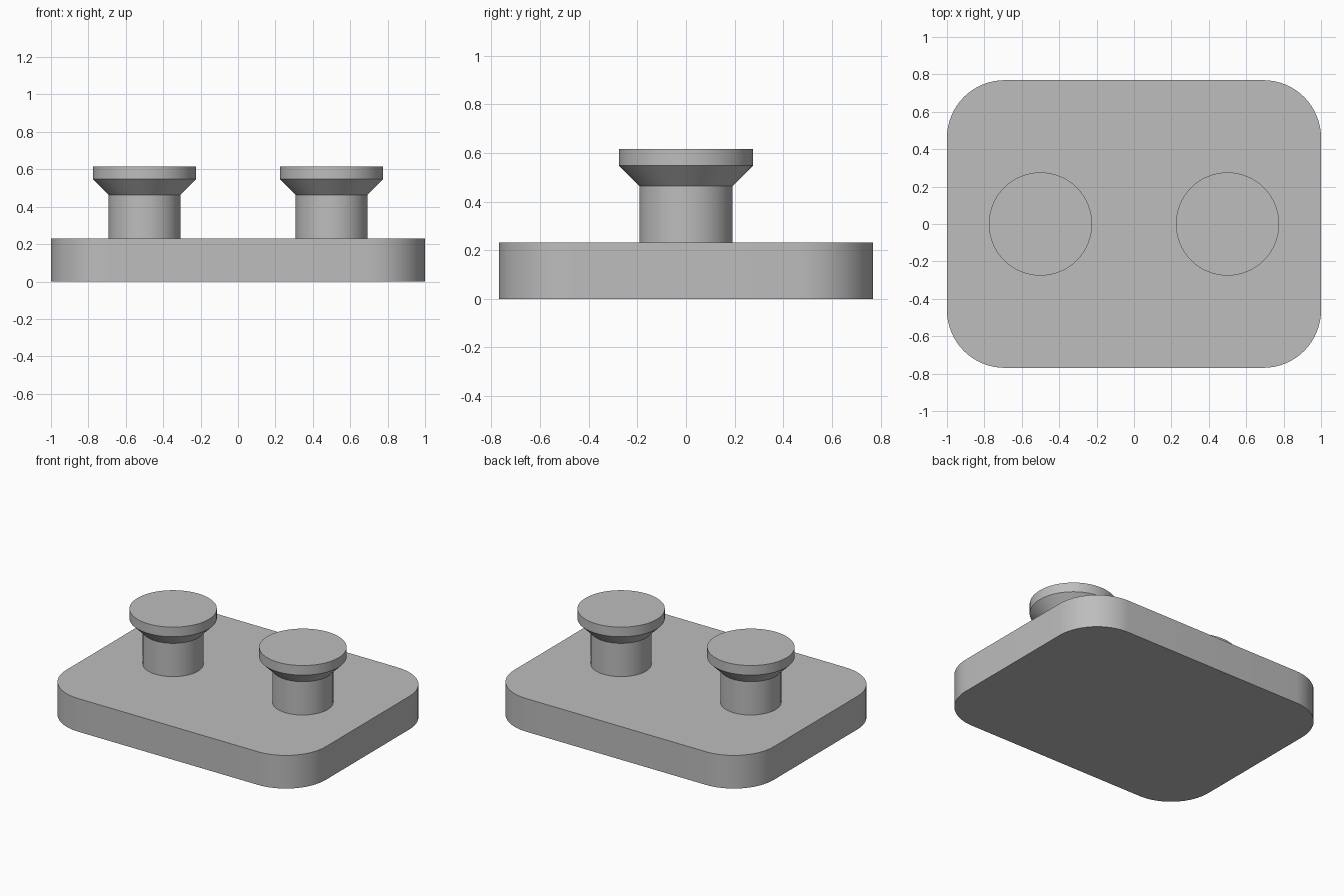
import bpy, bmesh
from math import sin, cos, pi, radians

cube = bpy.data.objects.get("Cube")
if cube:
    bpy.data.objects.remove(cube, do_unlink=True)

GREY = (0.51, 0.51, 0.51, 1)
mat = bpy.data.materials.new("plain grey")
mat.use_nodes = True
mat.diffuse_color = GREY
mat.node_tree.nodes["Principled BSDF"].inputs["Base Color"].default_value = GREY


def stack(name, rings, location=(0, 0, 0)):
    """Build a closed solid from matching rings of points, bottom to top."""
    bm = bmesh.new()
    loops = [[bm.verts.new(p) for p in ring] for ring in rings]
    n = len(loops[0])
    for low, high in zip(loops, loops[1:]):
        for i in range(n):
            j = (i + 1) % n
            bm.faces.new((low[i], low[j], high[j], high[i]))
    bm.faces.new(loops[0][::-1])
    bm.faces.new(loops[-1])
    mesh = bpy.data.meshes.new(name)
    bm.to_mesh(mesh)
    bm.free()
    mesh.materials.append(mat)
    obj = bpy.data.objects.new(name, mesh)
    obj.location = location
    bpy.context.collection.objects.link(obj)
    bpy.ops.object.select_all(action="DESELECT")
    obj.select_set(True)
    bpy.context.view_layer.objects.active = obj
    bpy.ops.object.shade_smooth_by_angle(angle=radians(30))
    return obj


def circle(radius, z, sides=64):
    return [(radius * cos(2 * pi * i / sides), radius * sin(2 * pi * i / sides), z)
            for i in range(sides)]


def rounded_rect(half_x, half_y, radius, z, steps=16):
    points = []
    for q, (sx, sy) in enumerate(((1, 1), (-1, 1), (-1, -1), (1, -1))):
        for i in range(steps + 1):
            a = pi / 2 * (q + i / steps)
            points.append((sx * (half_x - radius) + radius * cos(a),
                           sy * (half_y - radius) + radius * sin(a), z))
    return points


# Base plate with rounded corners
PLATE_TOP = 0.231
stack("base_plate", [rounded_rect(1, 0.769, 0.308, z) for z in (0, PLATE_TOP)])

# Two studs: straight stem, flared neck, flat head (radius, height)
profile = [(0.192, PLATE_TOP), (0.192, 0.463), (0.276, 0.548), (0.276, 0.615)]
for side, x in (("left", 0.5), ("right", -0.5)):
    stack(side + "_stud", [circle(r, z) for r, z in profile], (x, 0, 0))
